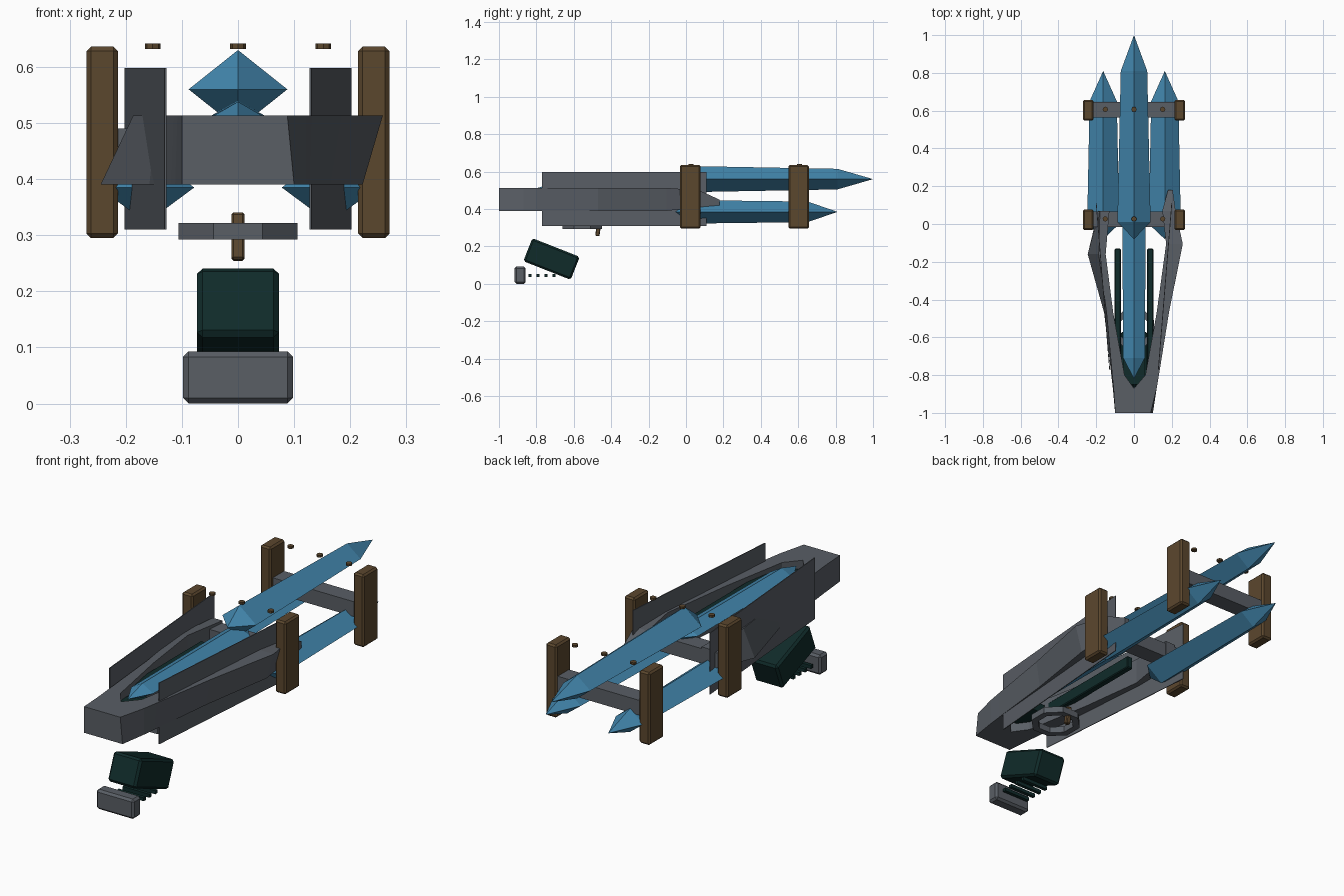
import bpy, bmesh, math
from mathutils import Matrix, Vector

if "Cube" in bpy.data.objects:
    bpy.data.objects.remove(bpy.data.objects["Cube"])


def material(name, rgb):
    m = bpy.data.materials.new(name)
    m.diffuse_color = (*rgb, 1)
    m.use_nodes = True
    m.node_tree.nodes["Principled BSDF"].inputs["Base Color"].default_value = m.diffuse_color
    return m


GRAY = material("gunmetal gray", (0.10, 0.112, 0.13))
BLUE = material("crystal blue", (0.055, 0.24, 0.42))
BROWN = material("dark bronze", (0.105, 0.063, 0.027))
GREEN = material("dark green", (0.005, 0.024, 0.023))


def finish(name, bm, mat):
    bmesh.ops.recalc_face_normals(bm, faces=bm.faces)
    me = bpy.data.meshes.new(name)
    bm.to_mesh(me)
    bm.free()
    me.materials.append(mat)
    ob = bpy.data.objects.new(name, me)
    bpy.context.collection.objects.link(ob)
    return ob


def box(name, lo, hi, mat, bevel=0.0, tilt=0.0):
    """Box between two corners, optionally bevelled and tilted about x."""
    bm = bmesh.new()
    bmesh.ops.create_cube(bm, size=1)
    size = [h - l for l, h in zip(lo, hi)]
    bmesh.ops.scale(bm, vec=size, verts=bm.verts)
    if bevel:
        bmesh.ops.bevel(bm, geom=bm.edges[:], offset=bevel, segments=1, affect='EDGES')
    mid = Vector([(h + l) / 2 for l, h in zip(lo, hi)])
    bmesh.ops.transform(bm, matrix=Matrix.Translation(mid) @ Matrix.Rotation(tilt, 4, 'X'), verts=bm.verts)
    return finish(name, bm, mat)


def loft(name, rings, mat):
    """Skin a list of four-point rings and cap both ends."""
    bm = bmesh.new()
    loops = [[bm.verts.new(p) for p in r] for r in rings]
    for a, b in zip(loops, loops[1:]):
        for i in range(4):
            j = (i + 1) % 4
            bm.faces.new((a[i], a[j], b[j], b[i]))
    bm.faces.new(loops[0])
    bm.faces.new(loops[-1])
    bmesh.ops.remove_doubles(bm, verts=bm.verts, dist=0.0005)
    return finish(name, bm, mat)


def blade(name, x, z, stations):
    """Diamond-section crystal: stations are (y, half width, half height)."""
    rings = [[(x + w, y, z), (x, y, z + h), (x - w, y, z), (x, y, z - h)] for y, w, h in stations]
    loft(name, rings, BLUE)


def cylinder(name, loc, r, h, mat, sides=8):
    bm = bmesh.new()
    bmesh.ops.create_cone(bm, cap_ends=True, segments=sides, radius1=r, radius2=r, depth=h,
                          matrix=Matrix.Translation(loc))
    return finish(name, bm, mat)


# Crystal blades
E = 0.0001
blade("upper_blade", 0, 0.56, [(-0.08, E, E), (0.01, 0.088, 0.07), (0.81, 0.07, 0.055), (1.0, E, E)])
for s, side in ((-1, "left"), (1, "right")):
    blade(side + "_lower_blade", s * 0.163, 0.385,
          [(-0.08, E, E), (0.0, 0.085, 0.063), (0.65, 0.072, 0.055), (0.81, E, E)])
blade("inner_blade", 0, 0.505, [(-0.82, E, E), (-0.71, 0.057, 0.033), (0.0, 0.062, 0.035), (0.07, E, E)])

# Forked body: each arm is (y, inner x, outer x top, outer x bottom, z low, z high)
ARMS = {
    "right_arm": (1, [(-1, 0, 0.088, 0.1, 0.39, 0.513), (-0.87, 0, 0.12, 0.12, 0.39, 0.513),
                      (-0.80, 0.06, 0.132, 0.128, 0.39, 0.513), (-0.47, 0.12, 0.185, 0.165, 0.39, 0.513),
                      (-0.105, 0.17, 0.258, 0.222, 0.39, 0.513), (0.07, 0.15, 0.22, 0.215, 0.41, 0.50),
                      (0.18, 0.18, 0.205, 0.205, 0.42, 0.45)]),
    "left_arm": (-1, [(-1, 0, 0.1, 0.1, 0.39, 0.513), (-0.87, 0, 0.108, 0.112, 0.39, 0.513),
                      (-0.80, 0.05, 0.115, 0.12, 0.39, 0.513), (-0.47, 0.11, 0.145, 0.158, 0.39, 0.513),
                      (-0.16, 0.15, 0.187, 0.245, 0.39, 0.513), (0.07, 0.13, 0.18, 0.19, 0.41, 0.50)]),
}
for name, (s, secs) in ARMS.items():
    loft(name, [[(s * xi, y, lo), (s * xb, y, lo), (s * xt, y, hi), (s * xi, y, hi)]
                for y, xi, xt, xb, lo, hi in secs], GRAY)

# Thin slanted side plates
for s, side in ((-1, "left"), (1, "right")):
    t = 0.002
    loft(side + "_side_plate",
         [[(s * x - t, y, 0.31), (s * x + t, y, 0.31), (s * x + t, y, 0.598), (s * x - t, y, 0.598)]
          for x, y in ((0.129, -0.77), (0.2, 0.11))], GRAY)

# Clamp posts, crossbars and pins
for y, tag in ((0.022, "front"), (0.602, "rear")):
    for s, side in ((-1, "left"), (1, "right")):
        box(f"{tag}_{side}_clamp_post", (s * 0.242 - 0.028, y - 0.055, 0.295),
            (s * 0.242 + 0.028, y + 0.055, 0.636), BROWN, 0.008)
    box(tag + "_crossbar", (-0.22, y - 0.038, 0.42), (0.22, y + 0.045, 0.49), GRAY)
    for x in (-0.152, 0, 0.152):
        cylinder(tag + "_pin", (x, y + 0.005, 0.637), 0.014, 0.01, BROWN)

# Rails beside the inner blade and its seat
for s, side in ((-1, "left"), (1, "right")):
    box(side + "_rail", (s * 0.086 - 0.016, -0.82, 0.43), (s * 0.086 + 0.016, -0.13, 0.49), GREEN, 0.004)
box("blade_seat", (-0.055, -0.85, 0.43), (0.055, -0.70, 0.475), GREEN)

# Trigger ring and trigger
bm = bmesh.new()
rings = []
for i in range(8):
    a = math.tau * (i + 0.5) / 8
    rings.append([bm.verts.new((r * math.cos(a), -0.555 + r * math.sin(a), z))
                  for r, z in ((0.083, 0.292), (0.115, 0.292), (0.115, 0.322), (0.083, 0.322))])
for i in range(8):
    a, b = rings[i], rings[(i + 1) % 8]
    for k in range(4):
        bm.faces.new((a[k], a[(k + 1) % 4], b[(k + 1) % 4], b[k]))
finish("trigger_ring", bm, GRAY)
box("trigger", (-0.012, -0.48, 0.255), (0.012, -0.457, 0.34), BROWN, 0.004, math.radians(-8))

# Grip, finger rods and butt cap
box("grip", (-0.073, -0.855, 0.067), (0.073, -0.583, 0.199), GREEN, 0.01, math.radians(-21.5))
for i in range(4):
    y = -0.835 + 0.043 * i
    box("finger_rod", (-0.07, y - 0.008, 0.037), (0.07, y + 0.008, 0.053), GREEN)
box("butt_cap", (-0.098, -0.917, 0.0), (0.098, -0.857, 0.093), GRAY, 0.01)
